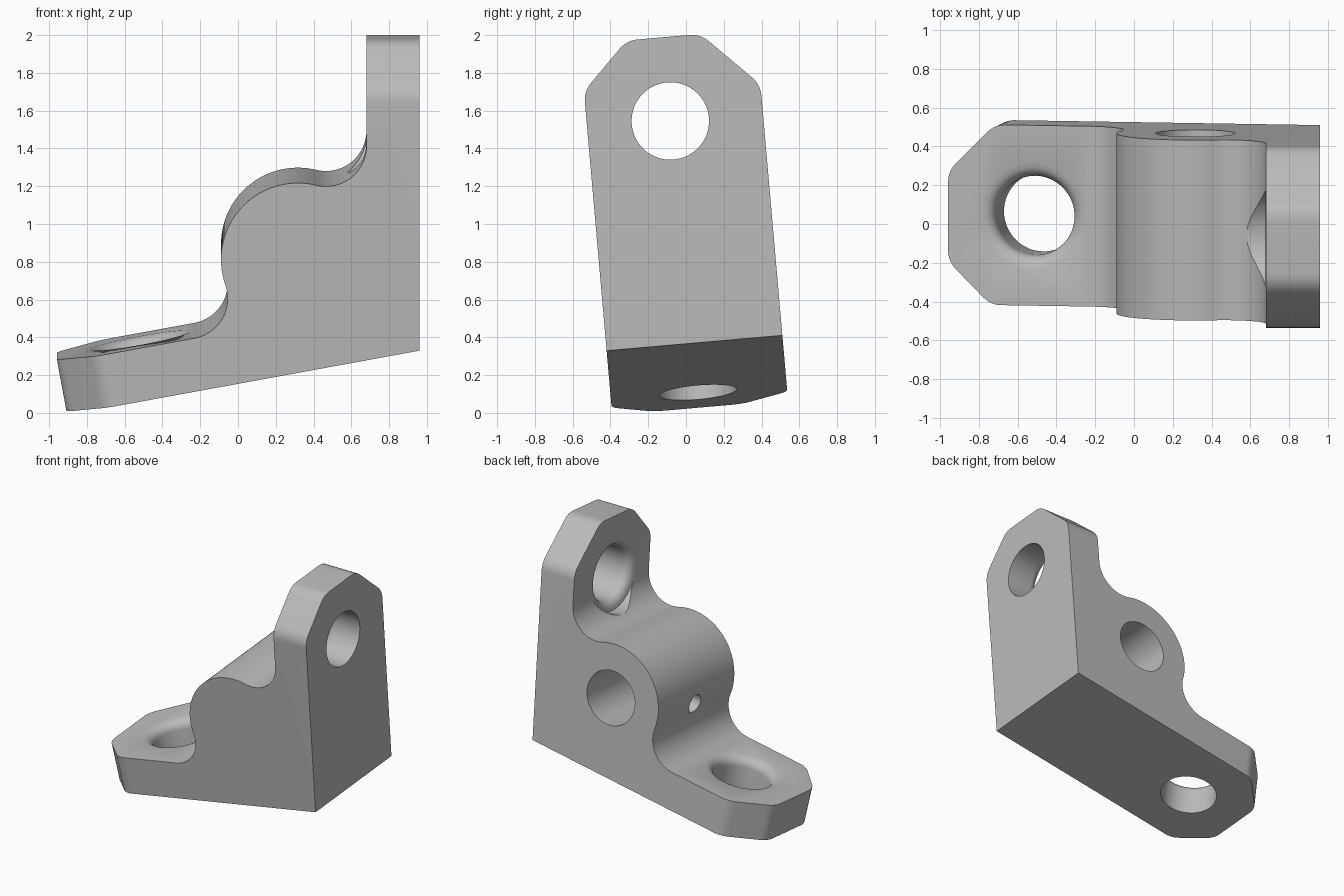
import bpy, bmesh, math
from mathutils import Vector, Matrix

cube = bpy.data.objects.get("Cube")
if cube:
    bpy.data.objects.remove(cube, do_unlink=True)

# Overall dimensions
THICK, HALF = 0.28, 0.467          # plate thickness, half width
WALL_X, WALL_H, BASE_L = 0.96, 1.627, 1.90
HOLE_R, RIM, FILLET, LOBE_R = 0.205, 0.07, 0.215, 0.407
TILT = math.radians(10.4)
X, Y, Z = Vector((1, 0, 0)), Vector((0, 1, 0)), Vector((0, 0, 1))
U = Vector((-math.cos(TILT), 0, -math.sin(TILT)))   # along the base plate
N = Vector((-math.sin(TILT), 0, math.cos(TILT)))    # out of the base plate
HEEL = Vector((WALL_X, 0, 0))
LOBE = Vector((0.317, 0, 0.484))
PLACE = Matrix.Translation((0, 0.045, 0.37)) @ Matrix.Rotation(math.radians(5), 4, 'X')


def finish(name, bm):
    bmesh.ops.recalc_face_normals(bm, faces=bm.faces)
    mesh = bpy.data.meshes.new(name)
    bm.to_mesh(mesh)
    bm.free()
    obj = bpy.data.objects.new(name, mesh)
    bpy.context.collection.objects.link(obj)
    obj.matrix_world = PLACE
    return obj


def prism(name, points, direction):
    bm = bmesh.new()
    face = bm.faces.new([bm.verts.new(p) for p in points])
    new = bmesh.ops.extrude_face_region(bm, geom=[face])['geom']
    bmesh.ops.translate(bm, vec=direction, verts=[v for v in new if isinstance(v, bmesh.types.BMVert)])
    return finish(name, bm)


def lathe(name, origin, axis, profile, sides=64):
    """Closed solid of revolution from (radius, distance) pairs."""
    bm = bmesh.new()
    side = axis.cross(Y if abs(axis.y) < 0.5 else X).normalized()
    other = axis.cross(side)
    rings = []
    for r, t in profile:
        angles = [2 * math.pi * i / sides for i in range(sides)]
        rings.append([bm.verts.new(origin + axis * t + side * r * math.cos(a) + other * r * math.sin(a))
                      for a in angles])
    for a, b in zip(rings, rings[1:]):
        for i in range(sides):
            j = (i + 1) % sides
            bm.faces.new((a[i], a[j], b[j], b[i]))
    bm.faces.new(rings[0])
    bm.faces.new(rings[-1])
    return finish(name, bm)


def arc(centre, radius, start, end, steps):
    """Arc in the side plane, angles in radians from +x towards +z."""
    angles = [start + (end - start) * i / steps for i in range(steps + 1)]
    return [centre + radius * (X * math.cos(a) + Z * math.sin(a)) for a in angles]


def angle_of(vec):
    return math.atan2(vec.z, vec.x)


def tip_outline(end, sum_left, sum_right, tangent=0.06, half=HALF):
    """Plate outline (across, along) with two rounded corner chamfers."""
    corners = [Vector((-half, -1)), Vector((-half, sum_left - half)), Vector((end - sum_left, end)),
               Vector((sum_right - end, end)), Vector((half, sum_right - half)), Vector((half, -1))]
    out = [corners[0]]
    for a, b, c in zip(corners, corners[1:], corners[2:]):
        p, q = b + (a - b).normalized() * tangent, b + (c - b).normalized() * tangent
        for i in range(9):
            t = i / 8
            out.append(p * (1 - t) ** 2 + b * 2 * t * (1 - t) + q * t * t)
    return out + [corners[-1]]


# Side profile: wall, upper fillet, round lobe, lower fillet, sloping base
upper_x = WALL_X - THICK - FILLET
reach = LOBE_R + FILLET
upper = Vector((upper_x, 0, LOBE.z + math.sqrt(reach ** 2 - (upper_x - LOBE.x) ** 2)))
rel = LOBE - HEEL
lower_n = THICK + FILLET
lower = HEEL + N * lower_n + U * (rel.dot(U) + math.sqrt(reach ** 2 - (lower_n - rel.dot(N)) ** 2))
up_a, low_a = angle_of(upper - LOBE), angle_of(lower - LOBE) % (2 * math.pi)
profile = [HEEL, HEEL + Z * 2, HEEL + Z * 2 - X * THICK]
profile += arc(upper, FILLET, 0, up_a - math.pi, 20)
profile += arc(LOBE, LOBE_R, up_a, low_a, 40)[1:]
profile += arc(lower, FILLET, low_a - math.pi, angle_of(-N), 20)[1:]
profile += [HEEL + N * THICK + U * 2.3, HEEL + U * 2.3]
bracket = prism("bracket", [p - Y * 0.6 for p in profile], Y * 1.2)

# Masks that trim the width and chamfer both plate tips
wall_mask = prism("wall_mask", [Y * p.x + Z * p.y - X * 2 for p in tip_outline(WALL_H, 1.845, 1.80)], X * 4)
base_sum = BASE_L + HALF / 2
base_mask = prism("base_mask", [HEEL + Y * p.x + U * p.y - N for p in
                                tip_outline(BASE_L, base_sum + 0.01, base_sum - 0.01, half=HALF + 0.0005)], N * 4)

# Mounting holes with a rounded inner rim and clearance above it
flare = [(HOLE_R, -0.1)]
for i in range(9):
    a = math.radians(85) * i / 8
    flare.append((HOLE_R + RIM * (1 - math.cos(a)), THICK - RIM + RIM * math.sin(a)))
flare += [(HOLE_R + RIM, THICK + 0.002), (HOLE_R + RIM, 0.8)]
wall_hole = lathe("wall_hole", HEEL + Z * 1.182 - Y * 0.025, -X, flare)
base_hole = lathe("base_hole", HEEL + U * (BASE_L - 0.447) - Y * 0.005, N, flare)

# Blind pivot bore from the back and the small screw hole that meets it
pivot_bore = lathe("pivot_bore", LOBE + Y * 0.7, -Y, [(HOLE_R, 0), (HOLE_R, 0.98)])
screw_hole = lathe("screw_hole", LOBE, U, [(0.07, 0.1), (0.07, 0.6)], 32)

bpy.context.view_layer.objects.active = bracket
bpy.context.view_layer.update()
for cutter in (wall_mask, base_mask, wall_hole, base_hole, pivot_bore, screw_hole):
    mod = bracket.modifiers.new(cutter.name, 'BOOLEAN')
    mod.operation = 'INTERSECT' if cutter.name.endswith("mask") else 'DIFFERENCE'
    mod.solver = 'EXACT'
    mod.object = cutter
    bpy.ops.object.modifier_apply(modifier=mod.name)
    bpy.data.objects.remove(cutter, do_unlink=True)

# Material and shading
grey = bpy.data.materials.new("plain grey")
grey.use_nodes = True
colour = (0.5, 0.5, 0.5, 1)
grey.diffuse_color = colour
grey.node_tree.nodes["Principled BSDF"].inputs["Base Color"].default_value = colour
bracket.data.materials.clear()
bracket.data.materials.append(grey)
bpy.ops.object.select_all(action='DESELECT')
bracket.select_set(True)
bpy.context.view_layer.objects.active = bracket
bpy.ops.object.shade_smooth_by_angle(angle=math.radians(30))
